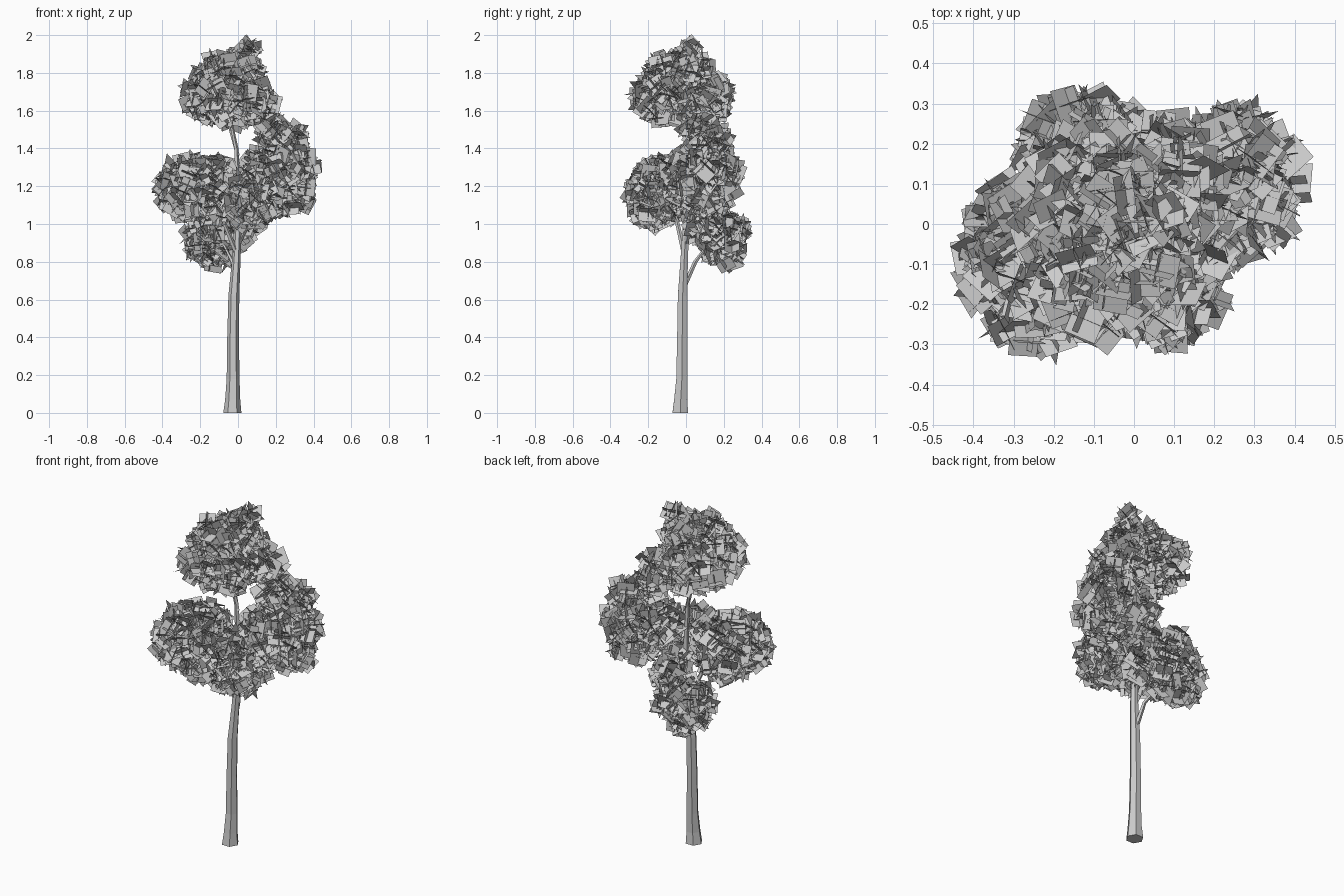
import bpy, bmesh, math, random
from mathutils import Vector, Quaternion

if "Cube" in bpy.data.objects:
    bpy.data.objects.remove(bpy.data.objects["Cube"])

random.seed(7)


def finish(bm, name):
    mesh = bpy.data.meshes.new(name)
    bm.to_mesh(mesh)
    bm.free()
    ob = bpy.data.objects.new(name, mesh)
    bpy.context.collection.objects.link(ob)
    return ob


def limb(name, pts, sides=6):
    """Faceted tapering tube through (x, y, z, radius) points."""
    bm = bmesh.new()
    rings = []
    for i, p in enumerate(pts):
        a, b = pts[max(i - 1, 0)], pts[min(i + 1, len(pts) - 1)]
        d = Vector(b[:3]) - Vector(a[:3])
        q = Vector((0, 0, 1)).rotation_difference(d)
        if i == 0 and p[2] == 0:
            q = Quaternion()
        rings.append([bm.verts.new(Vector(p[:3]) + q @ Vector((
            p[3] * math.cos(math.tau * k / sides),
            p[3] * math.sin(math.tau * k / sides), 0))) for k in range(sides)])
    for r, s in zip(rings, rings[1:]):
        for k in range(sides):
            n = (k + 1) % sides
            bm.faces.new((r[k], r[n], s[n], s[k]))
    bm.faces.new(rings[0][::-1])
    bm.faces.new(rings[-1])
    return finish(bm, name)


def random_rotation():
    q = Quaternion([random.gauss(0, 1) for _ in range(4)])
    return q.normalized().to_matrix()


def tuft(bm, centre, size):
    """Three crossed square leaf cards."""
    rot = random_rotation()
    for u, v in ((0, 1), (1, 2), (2, 0)):
        a, b = rot.col[u] * size * 0.5, rot.col[v] * size * 0.5
        off = centre + rot @ Vector([random.uniform(-.015, .015) for _ in range(3)])
        bm.faces.new([bm.verts.new(off + a * s + b * t)
                      for s, t in ((-1, -1), (1, -1), (1, 1), (-1, 1))])


def foliage(name, blobs):
    """Leaf tufts scattered through ellipsoids, denser near the outside."""
    bm = bmesh.new()
    for c, r, count in blobs:
        for _ in range(count):
            d = Vector([random.gauss(0, 1) for _ in range(3)]).normalized()
            d *= random.uniform(0.1, 1) ** 0.4
            p = Vector(c) + Vector([d[i] * r[i] for i in range(3)])
            tuft(bm, p, random.uniform(0.07, 0.1))
    return finish(bm, name)


# Trunk, flared at the foot
limb("trunk", [(-.03, -.03, 0, .048), (-.028, -.028, .07, .04),
               (-.026, -.022, .18, .034), (-.026, -.02, .4, .031),
               (-.022, -.018, .62, .029), (-.01, -.01, .8, .023),
               (0, 0, 1.0, .019)])

# Branches reaching into each leaf clump
limb("top_branch", [(0, 0, .98, .019), (.0, 0, 1.2, .015), (-.01, .0, 1.4, .012),
                    (-.05, -.02, 1.6, .008), (-.07, -.02, 1.8, .004)], 5)
limb("top_side_branch", [(0, 0, 1.36, .010), (-.04, .02, 1.5, .008),
                         (-.1, .08, 1.7, .003)], 4)
limb("left_branch", [(-.01, -.01, .85, .015), (-.08, -.05, 1.02, .011),
                     (-.23, -.12, 1.2, .004)], 5)
limb("right_branch", [(0, 0, .9, .016), (.08, .04, 1.06, .012),
                      (.25, .1, 1.28, .004)], 5)
limb("back_branch", [(-.02, -.015, .66, .015), (-.03, .05, .8, .011),
                     (-.11, .17, .96, .004)], 5)

# Leaf clumps: centre, radii, number of tufts
foliage("top_leaves", [((-.07, -.02, 1.69), (.205, .25, .165), 260),
                       ((-.04, -.03, 1.82), (.15, .16, .07), 70),
                       ((.07, -.12, 1.66), (.085, .12, .11), 50),
                       ((.09, .08, 1.62), (.09, .12, .09), 50),
                       ((.05, .02, 1.92), (.04, .04, .015), 6)])
foliage("left_leaves", [((-.23, -.11, 1.19), (.185, .18, .15), 220),
                        ((-.15, -.14, 1.10), (.11, .12, .10), 50),
                        ((-.26, .04, 1.18), (.11, .09, .13), 60),
                        ((-.10, -.06, 1.24), (.09, .08, .10), 40)])
foliage("front_leaves", [((.07, -.17, 1.14), (.115, .125, .145), 120)])
foliage("right_leaves", [((.25, .11, 1.25), (.165, .17, .18), 200),
                         ((.29, .16, 1.44), (.07, .08, .06), 30),
                         ((.19, .08, 1.49), (.06, .09, .06), 30),
                         ((.17, -.03, 1.22), (.10, .08, .13), 50),
                         ((.10, .03, 1.27), (.07, .08, .09), 30),
                         ((.10, .17, 1.27), (.08, .08, .10), 40)])
foliage("lower_leaves", [((-.13, .19, .925), (.14, .12, .135), 140),
                         ((.02, .10, 1.03), (.07, .09, .12), 60)])
